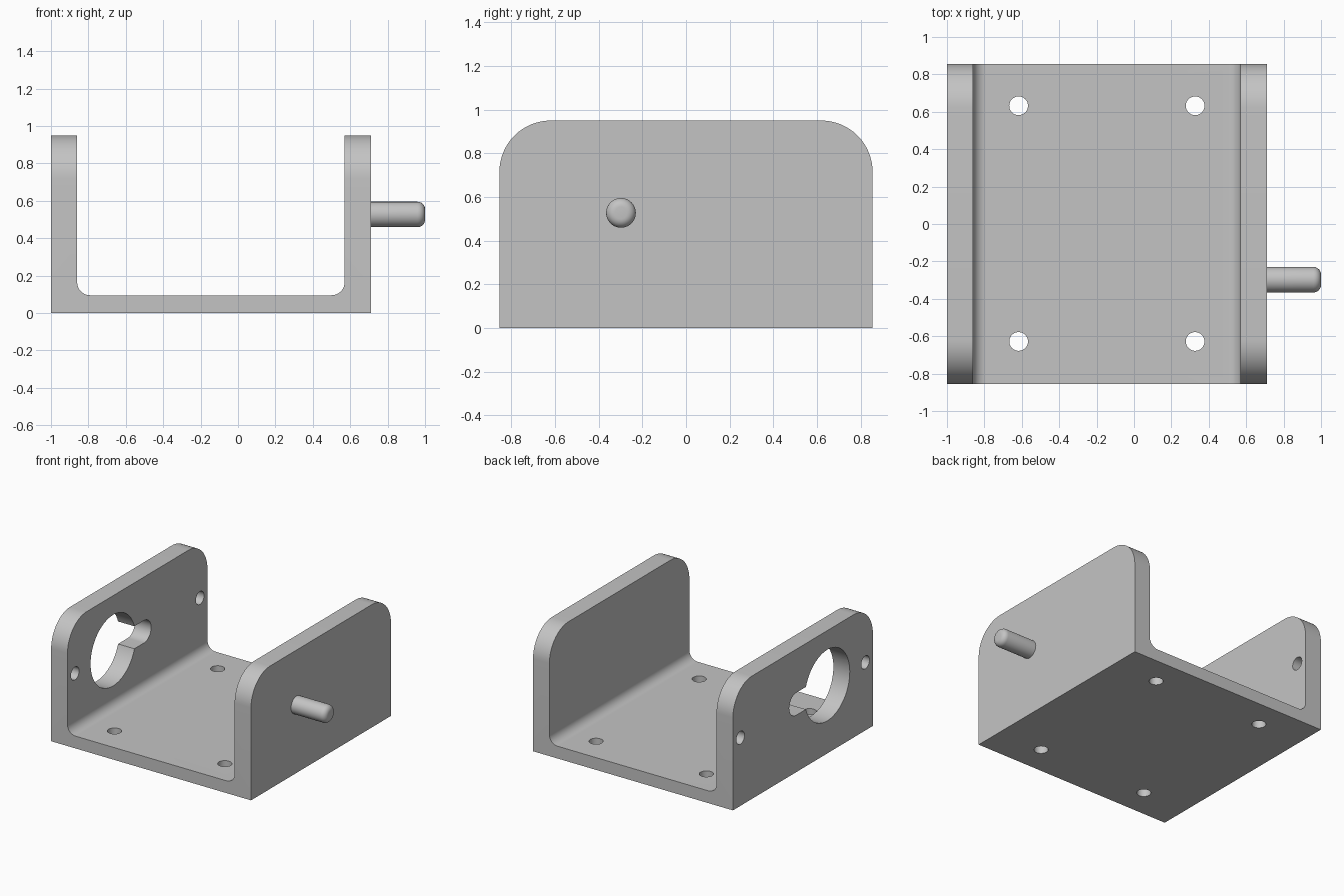
import bpy, bmesh, math
from mathutils import Matrix, Vector

if "Cube" in bpy.data.objects:
    bpy.data.objects.remove(bpy.data.objects["Cube"], do_unlink=True)

# Single bare metal colour
metal = bpy.data.materials.new("grey metal")
metal.use_nodes = True
metal.diffuse_color = (0.55, 0.55, 0.55, 1)
metal.node_tree.nodes["Principled BSDF"].inputs["Base Color"].default_value = metal.diffuse_color


def add_object(name, bm):
    bmesh.ops.recalc_face_normals(bm, faces=bm.faces[:])
    mesh = bpy.data.meshes.new(name)
    bm.to_mesh(mesh)
    bm.free()
    mesh.materials.append(metal)
    obj = bpy.data.objects.new(name, mesh)
    bpy.context.collection.objects.link(obj)
    return obj


def arc(u, v, r, start, end, steps=16):
    angles = [math.radians(start + (end - start) * i / steps) for i in range(steps + 1)]
    return [(u + r * math.cos(a), v + r * math.sin(a)) for a in angles]


def circle(u, v, r):
    return arc(u, v, r, 0, 360, 48)[:-1]


def prism(name, outline, axis, low, high):
    """Extrude a 2D outline along the given axis (x, y or z)."""
    place = {"x": lambda u, v: (low, u, v),
             "y": lambda u, v: (u, low, v),
             "z": lambda u, v: (u, v, low)}[axis]
    step = Vector([(high - low) * (axis == a) for a in "xyz"])
    bm = bmesh.new()
    face = bm.faces.new([bm.verts.new(place(u, v)) for u, v in outline])
    grown = bmesh.ops.extrude_face_region(bm, geom=[face])["geom"]
    bmesh.ops.translate(bm, vec=step, verts=[g for g in grown if isinstance(g, bmesh.types.BMVert)])
    return add_object(name, bm)


def smooth(obj):
    bpy.ops.object.select_all(action="DESELECT")
    obj.select_set(True)
    bpy.context.view_layer.objects.active = obj
    bpy.ops.object.shade_smooth_by_angle(angle=math.radians(30))


def cut(obj, cutter, operation="DIFFERENCE"):
    bpy.context.view_layer.objects.active = obj
    mod = obj.modifiers.new("cut", "BOOLEAN")
    mod.operation, mod.solver, mod.object = operation, "EXACT", cutter
    bpy.ops.object.modifier_apply(modifier=mod.name)
    bpy.data.objects.remove(cutter, do_unlink=True)


axle_y, axle_z = -0.298, 0.527

# U-shaped channel with filleted inner corners
channel = [(-1, 0), (0.71, 0), (0.71, 1.1), (0.57, 1.1)]
channel += arc(0.5, 0.165, 0.07, 0, -90) + arc(-0.79, 0.165, 0.07, -90, -180)
channel += [(-0.86, 1.1), (-1, 1.1)]
bracket = prism("bracket", channel, "y", -1, 1)

# Rounded upper corners of both side walls
side = [(-0.855, -0.1), (0.855, -0.1)]
side += arc(0.62, 0.715, 0.235, 0, 90) + arc(-0.62, 0.715, 0.235, 90, 180)
cut(bracket, prism("side_shape", side, "x", -1.2, 1.2), "INTERSECT")

# Keyhole opening in the left-hand wall: large bore and round-ended slot
slot = arc(0.08, axle_z, 0.087, -90, 90, 24)
slot += [(-0.25, axle_z + 0.087), (-0.25, axle_z - 0.087)]
cut(bracket, prism("bore_cutter", circle(axle_y, axle_z, 0.275), "x", -1.1, -0.7))
cut(bracket, prism("slot_cutter", slot, "x", -1.1, -0.7))

# Screw holes in the wall and in the base
for y in (-0.763, 0.763):
    cut(bracket, prism("wall_hole_cutter", circle(y, axle_z, 0.05), "x", -1.1, -0.7))
for x in (-0.617, 0.327):
    for y in (-0.628, 0.632):
        cut(bracket, prism("base_hole_cutter", circle(x, y, 0.05), "z", -0.1, 0.2))
smooth(bracket)

# Pin on the outside of the opposite wall, with a rounded tip
bm = bmesh.new()
bmesh.ops.create_cone(bm, cap_ends=True, segments=48, radius1=0.068, radius2=0.068, depth=0.34,
                      matrix=Matrix.Translation((0.83, axle_y, axle_z)) @ Matrix.Rotation(math.pi / 2, 4, "Y"))
tip = [e for e in bm.edges if all(v.co.x > 0.99 for v in e.verts)]
bmesh.ops.bevel(bm, geom=tip, offset=0.04, segments=6, profile=0.5, affect="EDGES")
smooth(add_object("pin", bm))
